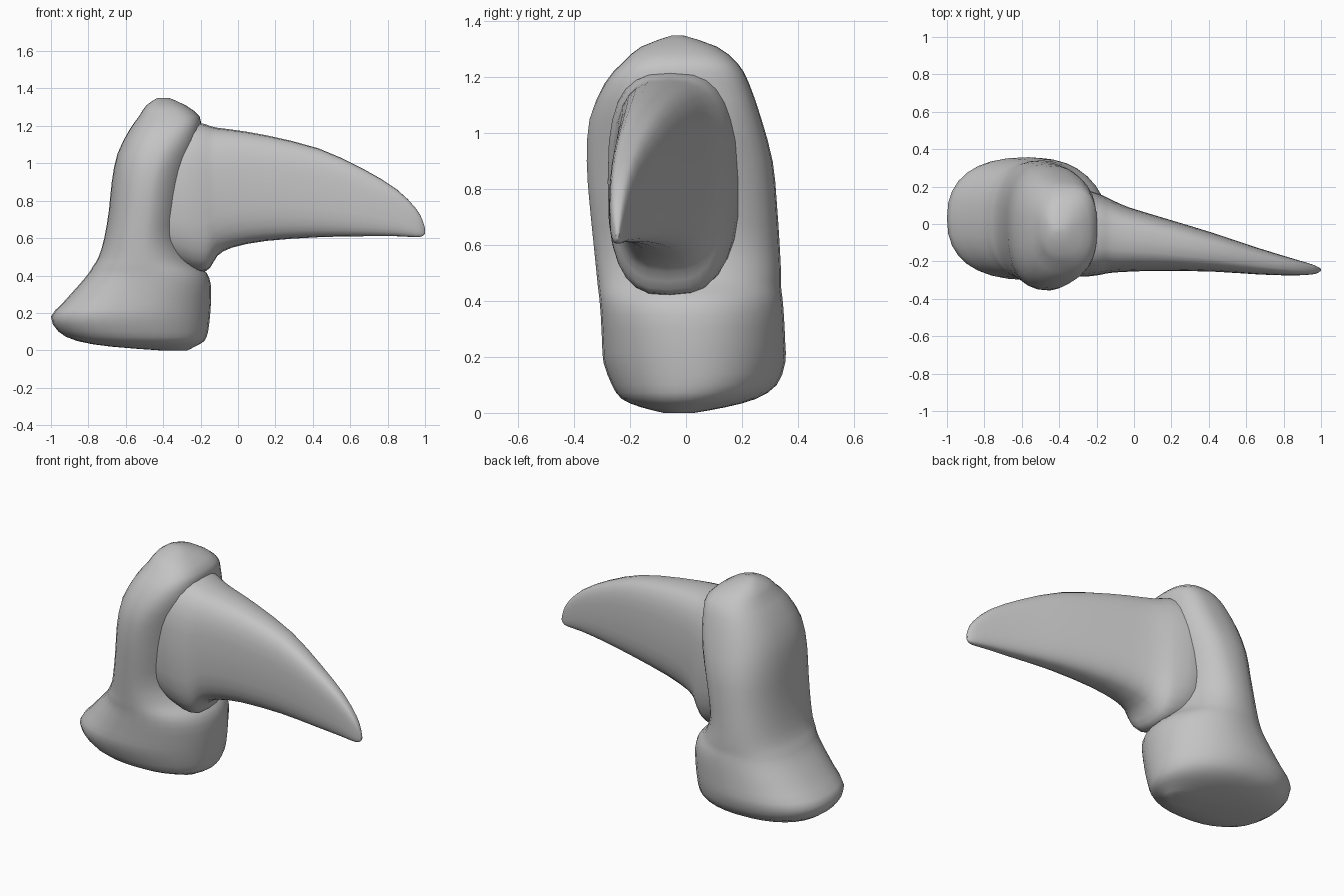
import bpy
import bmesh
from math import cos, sin, tau, copysign, radians

default_cube = bpy.data.objects.get("Cube")
if default_cube:
    bpy.data.objects.remove(default_cube, do_unlink=True)

# One plain grey for the whole model
grey = bpy.data.materials.new("bone grey")
grey.use_nodes = True
colour = (0.55, 0.55, 0.55, 1)
grey.diffuse_color = colour
shader = grey.node_tree.nodes["Principled BSDF"]
shader.inputs["Base Color"].default_value = colour
shader.inputs["Roughness"].default_value = 0.7


def smooth_rows(rows, steps):
    """Insert Catmull-Rom rows between the given sections."""
    result = []
    last = len(rows) - 1
    for i in range(last):
        before, start = rows[max(i - 1, 0)], rows[i]
        end, after = rows[i + 1], rows[min(i + 2, last)]
        for step in range(steps):
            t = step / steps
            result.append([
                b + 0.5 * t * (c - a + t * (2 * a - 5 * b + 4 * c - d
                                           + t * (3 * (b - c) + d - a)))
                for a, b, c, d in zip(before, start, end, after)])
    result.append(rows[last])
    return result


def rounded(value, power):
    return copysign(abs(value) ** (2 / power), value)


def loft(name, rows, place, sides, back_power, steps):
    """Skin rounded sections: position, low u, high u, low v, high v, then the
    squareness of the two high-u corners (back_power shapes the low-u ones)."""
    bm = bmesh.new()
    rings = []
    for position, u0, u1, v0, v1, low_power, high_power in smooth_rows(rows, steps):
        ring = []
        for k in range(sides):
            angle = tau * k / sides
            power = high_power if sin(angle) > 0 else low_power
            if cos(angle) < 0:
                power = back_power
            u = (u0 + u1) / 2 + (u1 - u0) / 2 * rounded(cos(angle), power)
            v = (v0 + v1) / 2 + (v1 - v0) / 2 * rounded(sin(angle), power)
            ring.append(bm.verts.new(place(position, u, v)))
        rings.append(ring)
    for lower, upper in zip(rings, rings[1:]):
        for k in range(sides):
            n = (k + 1) % sides
            bm.faces.new((lower[k], lower[n], upper[n], upper[k]))
    bm.faces.new(reversed(rings[0]))
    bm.faces.new(rings[-1])
    bmesh.ops.recalc_face_normals(bm, faces=bm.faces)
    mesh = bpy.data.meshes.new(name)
    bm.to_mesh(mesh)
    bm.free()
    mesh.materials.append(grey)
    obj = bpy.data.objects.new(name, mesh)
    bpy.context.collection.objects.link(obj)
    bpy.ops.object.select_all(action="DESELECT")
    obj.select_set(True)
    bpy.context.view_layer.objects.active = obj
    bpy.ops.object.shade_smooth_by_angle(angle=radians(50))


# Knuckle bone: broad foot, narrow neck and hood, stacked upwards
# height, back x, front x, right y, left y, squareness front right, front left
bone_sections = [
    (0, -.42, -.27, -.08, .03, 2, 2),
    (.02, -.68, -.23, -.16, .14, 2, 2),
    (.05, -.86, -.18, -.23, .25, 2.1, 2),
    (.1, -.96, -.16, -.265, .325, 2.2, 2),
    (.18, -1, -.15, -.295, .355, 2.2, 2),
    (.25, -.94, -.145, -.3, .355, 2.2, 2),
    (.35, -.85, -.145, -.305, .35, 2.2, 2),
    (.41, -.8, -.165, -.31, .345, 2.1, 2),
    (.45, -.775, -.205, -.315, .34, 2, 2.1),
    (.5, -.745, -.245, -.32, .34, 1.9, 2.2),
    (.6, -.715, -.28, -.33, .335, 1.8, 2.3),
    (.75, -.69, -.27, -.345, .325, 1.8, 2.6),
    (.9, -.675, -.24, -.355, .31, 1.7, 2.8),
    (1.05, -.645, -.205, -.345, .27, 1.8, 3),
    (1.18, -.58, -.2, -.29, .225, 2.6, 3.1),
    (1.25, -.53, -.205, -.23, .185, 2.7, 2.9),
    (1.31, -.49, -.28, -.16, .11, 2.5, 2.5),
    (1.35, -.43, -.37, -.05, -.01, 2, 2),
]
loft("knuckle_bone", bone_sections,
     lambda z, x, y: (x, y, z), sides=32, back_power=2.4, steps=2)

# Curved claw: rooted inside the hood, tapering and leaning to its tip
# x, right y, left y, underside, top
claw_sections = [
    (-.45, -.25, .17, .52, 1.14),
    (-.3, -.28, .19, .45, 1.215),
    (-.2, -.275, .165, .42, 1.215),
    (-.15, -.265, .145, .44, 1.2),
    (-.11, -.26, .125, .505, 1.19),
    (-.03, -.255, .09, .55, 1.18),
    (.15, -.25, .035, .585, 1.15),
    (.43, -.255, -.05, .605, 1.08),
    (.67, -.27, -.13, .61, .97),
    (.85, -.275, -.185, .61, .86),
    (.95, -.27, -.215, .605, .76),
    (.985, -.26, -.23, .61, .7),
    (1, -.25, -.24, .625, .65),
]
loft("claw", [(*row, 2.8, 3) for row in claw_sections],
     lambda x, y, z: (x, y, z), sides=28, back_power=2.9, steps=2)
